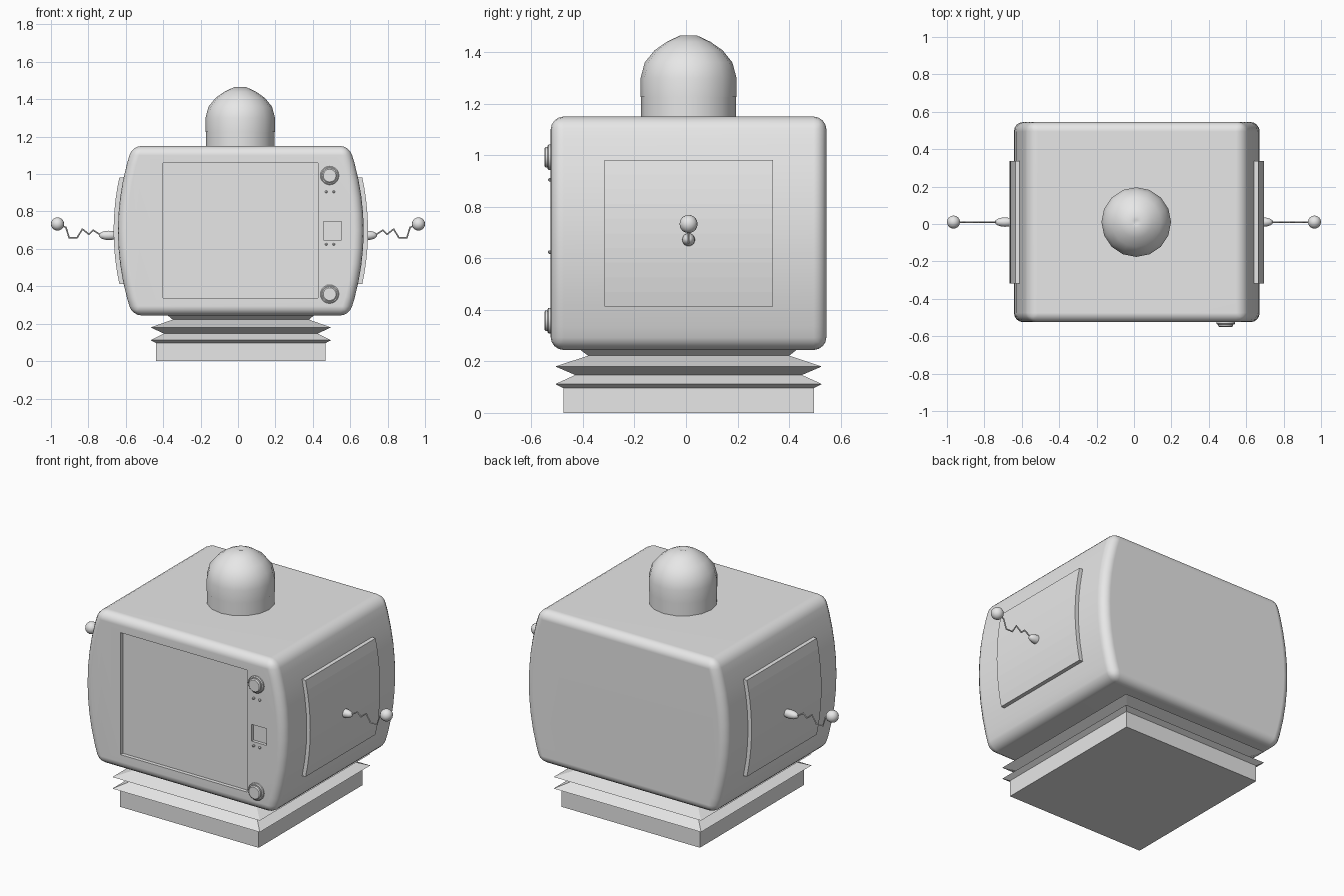
import bpy
import bmesh
from math import pi, cos, sin, radians, sqrt
from mathutils import Matrix, Vector

if "Cube" in bpy.data.objects:
    bpy.data.objects.remove(bpy.data.objects["Cube"], do_unlink=True)

grey = bpy.data.materials.new("light_grey")
grey.use_nodes = True
grey.diffuse_color = (0.8, 0.8, 0.8, 1)
grey.node_tree.nodes["Principled BSDF"].inputs["Base Color"].default_value = (0.8, 0.8, 0.8, 1)

CX, CY = 0.015, 0.01          # centre of the casing
MID, HALF_H = 0.697, 0.453    # casing mid height and half height
HALF_W, HALF_D = 0.657, 0.535
FRONT = CY - HALF_D


def finish(name, bm, angle=None):
    """Turn a bmesh into a named object, smooth when an angle is given."""
    bmesh.ops.recalc_face_normals(bm, faces=bm.faces)
    mesh = bpy.data.meshes.new(name)
    bm.to_mesh(mesh)
    bm.free()
    mesh.materials.append(grey)
    obj = bpy.data.objects.new(name, mesh)
    bpy.context.collection.objects.link(obj)
    if angle:
        smooth(obj, angle)
    return obj


def activate(obj):
    bpy.ops.object.select_all(action="DESELECT")
    obj.select_set(True)
    bpy.context.view_layer.objects.active = obj


def smooth(obj, angle):
    activate(obj)
    bpy.ops.object.shade_smooth_by_angle(angle=radians(angle))


def turned(name, profile, sides, matrix, turn=0.0, angle=None):
    """Stack rings of (radius, height) along local z and close both ends."""
    bm = bmesh.new()
    rings = []
    for r, z in profile:
        rings.append([bm.verts.new((r * cos(turn + 2 * pi * i / sides),
                                    r * sin(turn + 2 * pi * i / sides), z))
                      for i in range(sides)])
    for a, b in zip(rings, rings[1:]):
        for i in range(sides):
            j = (i + 1) % sides
            bm.faces.new((a[i], a[j], b[j], b[i]))
    bm.faces.new(rings[0])
    bm.faces.new(rings[-1])
    bm.transform(matrix)
    return finish(name, bm, angle)


def extruded(name, outline, y0, y1):
    """Extrude an (x, z) outline along y."""
    bm = bmesh.new()
    face = bm.faces.new([bm.verts.new((x, y0, z)) for x, z in outline])
    new = bmesh.ops.extrude_face_region(bm, geom=[face])["geom"]
    bmesh.ops.translate(bm, vec=(0, y1 - y0, 0),
                        verts=[v for v in new if isinstance(v, bmesh.types.BMVert)])
    return finish(name, bm)


def bulge(t):
    """Half width of the casing at height t from its middle."""
    return HALF_W - 0.06 * (t / 0.4) ** 2


def side_arc(sign, half, offset, steps=10):
    ts = [half * (2 * i / steps - 1) for i in range(steps + 1)]
    return [(CX + sign * (bulge(t) + offset), MID + t) for t in ts]


# Casing: barrel-sided rounded box
casing = extruded("casing", side_arc(1, HALF_H, 0) + side_arc(-1, HALF_H, 0)[::-1],
                  FRONT, CY + HALF_D)
activate(casing)
bevel = casing.modifiers.new("rounding", "BEVEL")
bevel.width, bevel.segments = 0.05, 4
bevel.use_clamp_overlap = False
bevel.limit_method, bevel.angle_limit = "ANGLE", radians(30)
bpy.ops.object.modifier_apply(modifier=bevel.name)

# Screen and square socket sunk into the front
for x0, x1, z0, z1, depth in ((-0.402, 0.428, 0.337, 1.059, 0.022),
                              (0.457, 0.553, 0.647, 0.746, 0.018)):
    cutter = extruded("cutter", [(x0, z0), (x1, z0), (x1, z1), (x0, z1)],
                      FRONT - 0.1, FRONT + depth)
    cutter.hide_render = True
    activate(casing)
    cut = casing.modifiers.new("cut", "BOOLEAN")
    cut.operation, cut.object, cut.solver = "DIFFERENCE", cutter, "EXACT"
    bpy.ops.object.modifier_apply(modifier=cut.name)
    bpy.data.objects.remove(cutter, do_unlink=True)
smooth(casing, 30)
weighted = casing.modifiers.new("even_shading", "WEIGHTED_NORMAL")
weighted.keep_sharp = True

# Knobs and small indicator pins on the front
face_front = Matrix.Rotation(pi / 2, 4, "X")
for label, z in (("upper", 0.992), ("lower", 0.358)):
    place = Matrix.Translation((0.49, FRONT, z)) @ face_front
    turned(label + "_knob", [(0.05, -0.01), (0.05, 0.008), (0.045, 0.012), (0.04, 0.012),
                             (0.04, 0.02), (0.034, 0.025)], 20, place, angle=35)
for label, z in (("upper", 0.905), ("lower", 0.624)):
    for side, x in (("right", 0.472), ("left", 0.512)):
        turned(f"{label}_{side}_pin", [(0.007, -0.01), (0.007, 0.006), (0.003, 0.01)], 8,
               Matrix.Translation((x, FRONT, z)) @ face_front, angle=35)

# Curved side plates and spring antennas
path = [(0.73, 0.672), (0.775, 0.7), (0.797, 0.678), (0.832, 0.706), (0.86, 0.66),
        (0.903, 0.66), (0.92, 0.715), (0.965, 0.733)]
for label, s in (("left", 1), ("right", -1)):
    extruded(label + "_side_plate",
             side_arc(s, 0.285, 0.023) + side_arc(s, 0.285, -0.02)[::-1],
             CY - 0.327, CY + 0.327)

    socket = bmesh.new()
    bmesh.ops.create_uvsphere(socket, u_segments=16, v_segments=10, radius=1,
                              matrix=Matrix.Translation((s * 0.69, CY, 0.672))
                              @ Matrix.Diagonal((0.054, 0.025, 0.025, 1)))
    finish(label + "_antenna_socket", socket, 50)

    ball = bmesh.new()
    bmesh.ops.create_uvsphere(ball, u_segments=16, v_segments=10, radius=0.035,
                              matrix=Matrix.Translation((s * 0.965, CY, 0.733)))
    finish(label + "_antenna_ball", ball, 50)

    wire = bmesh.new()
    points = [Vector((s * x, CY, z)) for x, z in path]
    for a, b in zip(points, points[1:]):
        turn = (b - a).to_track_quat("Z", "Y").to_matrix().to_4x4()
        bmesh.ops.create_cone(wire, cap_ends=True, segments=6, radius1=0.004, radius2=0.004,
                              depth=(b - a).length + 0.004,
                              matrix=Matrix.Translation((a + b) / 2) @ turn)
    finish(label + "_antenna_wire", wire)

# Pleated base; the radius is the half depth, narrowed across x
pleats = [(0.486, 0), (0.486, 0.096), (0.517, 0.112), (0.44, 0.147),
          (0.517, 0.18), (0.39, 0.222), (0.44, 0.26)]
turned("pleated_base", [(r * sqrt(2), z) for r, z in pleats], 4,
       Matrix.Translation((CX, CY, 0)) @ Matrix.Diagonal((0.933, 1, 1, 1)), turn=pi / 4)

# Lamp collar and dome on the top
lamp = Matrix.Translation((CX - 0.003, CY, 0))
turned("lamp_collar", [(0.184, 1.12), (0.184, 1.225)], 16, lamp, angle=40)
turned("lamp_dome", [(0.186, 1.226), (0.186, 1.3), (0.17, 1.36), (0.132, 1.407),
                     (0.085, 1.44), (0.032, 1.465), (0.012, 1.459)], 16, lamp, angle=45)
